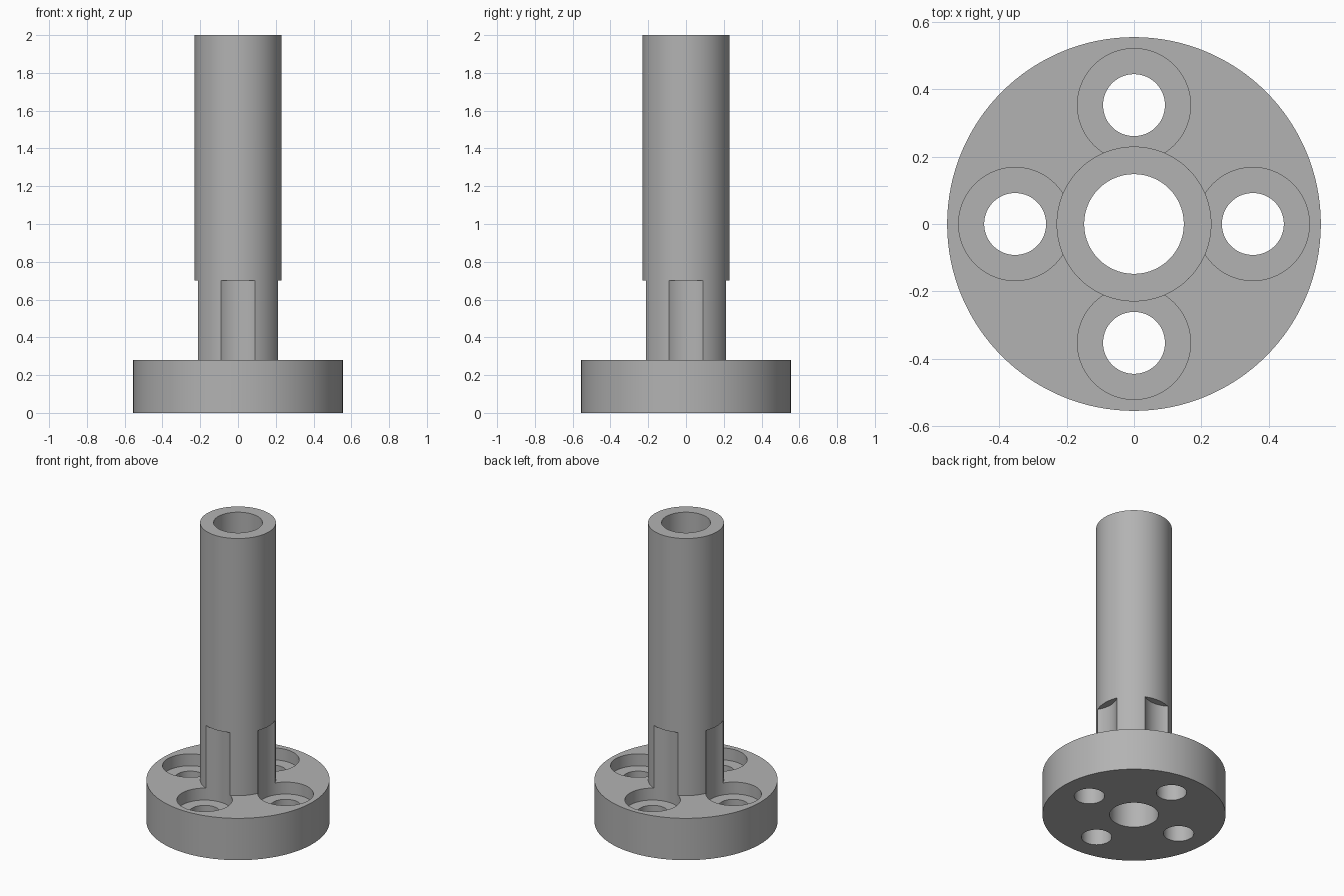
import bpy, bmesh, math

if "Cube" in bpy.data.objects:
    bpy.data.objects.remove(bpy.data.objects["Cube"])

grey = bpy.data.materials.new("plain grey")
grey.diffuse_color = (0.45, 0.45, 0.45, 1)
grey.use_nodes = True
grey.node_tree.nodes["Principled BSDF"].inputs["Base Color"].default_value = grey.diffuse_color


def lathe(name, profile, segments):
    """Closed ring solid from an (r, z) profile turned about z."""
    bm = bmesh.new()
    rings = []
    for i in range(segments):
        a = 2 * math.pi * i / segments
        rings.append([bm.verts.new((r * math.cos(a), r * math.sin(a), z)) for r, z in profile])
    n = len(profile)
    for i in range(segments):
        p, q = rings[i], rings[(i + 1) % segments]
        for j in range(n):
            k = (j + 1) % n
            bm.faces.new((p[j], q[j], q[k], p[k]))
    bmesh.ops.recalc_face_normals(bm, faces=bm.faces)
    mesh = bpy.data.meshes.new(name)
    bm.to_mesh(mesh)
    bm.free()
    obj = bpy.data.objects.new(name, mesh)
    bpy.context.collection.objects.link(obj)
    mesh.materials.append(grey)
    return obj


def cut_cylinder(target, x, y, radius, z0, z1):
    """Subtract an upright cylinder from the target and discard the cutter."""
    bpy.ops.mesh.primitive_cylinder_add(vertices=72, radius=radius, depth=z1 - z0,
                                        location=(x, y, (z0 + z1) / 2))
    cutter = bpy.context.object
    cutter.hide_render = True
    cutter.data.materials.append(grey)
    bpy.context.view_layer.objects.active = target
    mod = target.modifiers.new("cut", 'BOOLEAN')
    mod.operation = 'DIFFERENCE'
    mod.solver = 'EXACT'
    mod.object = cutter
    bpy.ops.object.modifier_apply(modifier=mod.name)
    bpy.data.objects.remove(cutter, do_unlink=True)


# Flange and hollow stem in one turned piece
BORE, STEM, FLANGE = 0.148, 0.23, 0.555
body = lathe("flanged_tube", [(BORE, 0), (FLANGE, 0), (FLANGE, 0.28),
                              (STEM, 0.28), (STEM, 2), (BORE, 2)], 128)

# Four bolt holes with counterbores that also scallop the foot of the stem
for i in range(4):
    a = i * math.pi / 2
    x, y = 0.353 * math.cos(a), 0.353 * math.sin(a)
    cut_cylinder(body, x, y, 0.168, 0.20, 0.70)
    cut_cylinder(body, x, y, 0.092, -0.1, 0.30)

# Smooth curved walls, crisp edges
bpy.ops.object.select_all(action='DESELECT')
body.select_set(True)
bpy.context.view_layer.objects.active = body
bpy.ops.object.shade_smooth_by_angle(angle=math.radians(30))
